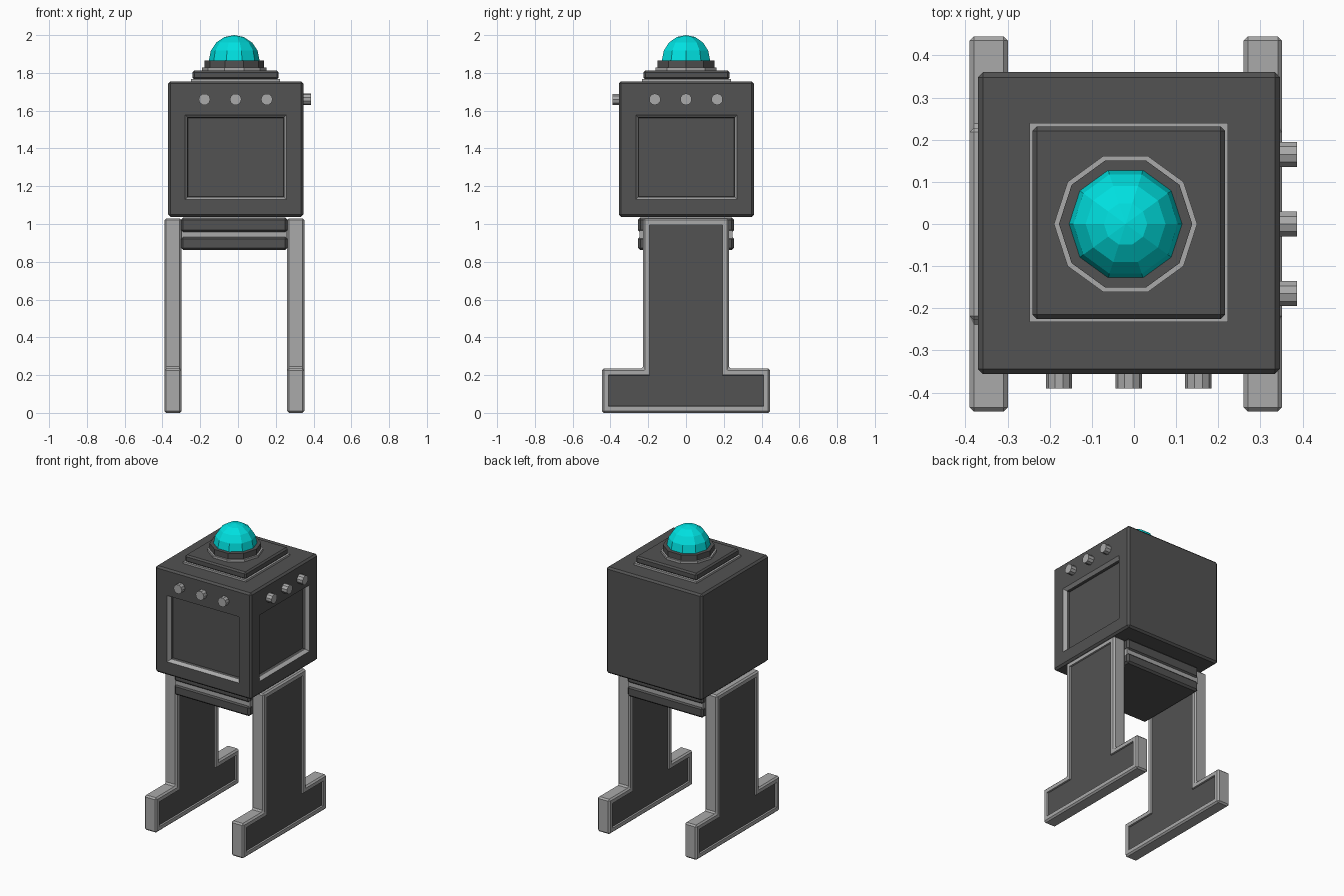
import bpy, bmesh, math
from mathutils import Matrix

if "Cube" in bpy.data.objects:
    bpy.data.objects.remove(bpy.data.objects["Cube"])


def material(name, color):
    m = bpy.data.materials.new(name)
    m.diffuse_color = color
    m.use_nodes = True
    m.node_tree.nodes["Principled BSDF"].inputs["Base Color"].default_value = m.diffuse_color
    return m


DARK = material("dark_grey", (0.085, 0.085, 0.085, 1))
LIGHT = material("light_grey", (0.4, 0.4, 0.4, 1))
CYAN = material("cyan", (0.0, 0.75, 0.75, 1))
CX = -0.0125


def finish(bm, name, *mats):
    bmesh.ops.recalc_face_normals(bm, faces=bm.faces)
    mesh = bpy.data.meshes.new(name)
    bm.to_mesh(mesh)
    bm.free()
    ob = bpy.data.objects.new(name, mesh)
    for m in mats:
        mesh.materials.append(m)
    bpy.context.collection.objects.link(ob)
    return ob


def box_bm(lo, hi, bevel):
    bm = bmesh.new()
    bmesh.ops.create_cube(bm, size=1)
    for v in bm.verts:
        v.co = [(l + h) / 2 + c * (h - l) for l, h, c in zip(lo, hi, v.co)]
    if bevel:
        bmesh.ops.bevel(bm, geom=bm.edges[:], offset=bevel, segments=1,
                        profile=0.5, affect='EDGES')
    bm.normal_update()
    return bm


def box(name, lo, hi, mat, bevel=0.0):
    return finish(box_bm(lo, hi, bevel), name, mat)


def lathe(name, profile, mat, matrix, n=10):
    """Turn an (r, z) profile into a faceted n-sided solid."""
    bm = bmesh.new()
    rings = [[bm.verts.new((r * math.cos(2 * math.pi * i / n),
                            r * math.sin(2 * math.pi * i / n), z)) for i in range(n)]
             for r, z in profile]
    for a, b in zip(rings, rings[1:]):
        for i in range(n):
            j = (i + 1) % n
            bm.faces.new((a[i], a[j], b[j], b[i]))
    bm.faces.new(rings[0])
    bm.faces.new(rings[-1])
    bmesh.ops.remove_doubles(bm, verts=bm.verts, dist=1e-5)
    bm.transform(matrix)
    return finish(bm, name, mat)


# Body: bevelled cube with recessed screens on the front and right faces
bm = box_bm((-0.37, -0.356, 1.038), (0.346, 0.36, 1.755), 0.012)
screens = [max(bm.faces, key=lambda f: -f.calc_center_median().y),
           max(bm.faces, key=lambda f: f.calc_center_median().x)]
for f in screens:
    bmesh.ops.inset_region(bm, faces=[f], thickness=0.078, use_even_offset=True)
    for v in f.verts:
        v.co.z = 1.577 if v.co.z > 1.4 else 1.13
    bm.normal_update()
    rim = bmesh.ops.inset_region(bm, faces=[f], thickness=0.012, depth=-0.022,
                                 use_even_offset=True)
    for r in rim['faces']:
        r.material_index = 1
    bm.normal_update()
    bmesh.ops.inset_region(bm, faces=[f], thickness=0.003, depth=-0.02,
                           use_even_offset=True)
finish(bm, "body", DARK, LIGHT)

# Rows of three knobs above each screen
for i, d in enumerate((-0.165, 0, 0.165)):
    front = Matrix.Translation((CX + d, -0.34, 1.66)) @ Matrix.Rotation(math.pi / 2, 4, 'X')
    right = Matrix.Translation((0.33, d, 1.66)) @ Matrix.Rotation(math.pi / 2, 4, 'Y')
    lathe(f"front_knob_{i}", [(0.031, 0), (0.031, 0.05)], LIGHT, front)
    lathe(f"right_knob_{i}", [(0.031, 0), (0.031, 0.057)], LIGHT, right)

# Stepped top plate
box("plate_trim", (CX - 0.235, -0.232, 1.75), (CX + 0.235, 0.239, 1.768), LIGHT)
box("top_plate", (CX - 0.228, -0.225, 1.765), (CX + 0.228, 0.231, 1.813), DARK, 0.01)

# Lamp collar and dome
lamp = Matrix.Translation((-0.02, 0, 0))
lathe("collar_trim", [(0.17, 1.81), (0.17, 1.828)], LIGHT, lamp)
lathe("collar", [(0.158, 1.825), (0.158, 1.866)], DARK, lamp)
dome = [(0.134 * math.cos(a), 1.866 + 0.134 * math.sin(a))
        for a in (math.radians(22.5 * k) for k in range(5))]
lathe("lamp_dome", dome, CYAN, lamp)

# Hip block between the legs
box("hip_upper", (-0.302, -0.254, 0.955), (0.262, 0.254, 1.034), DARK, 0.012)
box("hip_band", (-0.3, -0.245, 0.92), (0.26, 0.245, 0.965), LIGHT)
box("hip_lower", (-0.302, -0.254, 0.862), (0.262, 0.254, 0.933), DARK, 0.012)

# Legs: inverted T slabs with a sunken dark panel on both sides
outline = [(-0.445, 0), (0.445, 0), (0.445, 0.235), (0.228, 0.235), (0.228, 1.03),
           (-0.228, 1.03), (-0.228, 0.235), (-0.445, 0.235)]
for name, x0 in (("left_leg", -0.39), ("right_leg", 0.26)):
    bm = bmesh.new()
    base = bm.faces.new([bm.verts.new((x0, y, z)) for y, z in outline])
    ext = bmesh.ops.extrude_face_region(bm, geom=[base], use_keep_orig=True)
    for v in ext['geom']:
        if isinstance(v, bmesh.types.BMVert):
            v.co.x += 0.091
    bmesh.ops.recalc_face_normals(bm, faces=bm.faces)
    bmesh.ops.bevel(bm, geom=bm.edges[:], offset=0.01, segments=1,
                    profile=0.5, affect='EDGES')
    bm.normal_update()
    sides = [f for f in bm.faces if abs(f.normal.x) > 0.99 and f.calc_area() > 0.1]
    for f in sides:
        bmesh.ops.inset_region(bm, faces=[f], thickness=0.024, depth=0,
                               use_even_offset=True)
        bm.normal_update()
        bmesh.ops.inset_region(bm, faces=[f], thickness=0.002, depth=-0.01,
                               use_even_offset=True)
        f.material_index = 1
    finish(bm, name, LIGHT, DARK)
